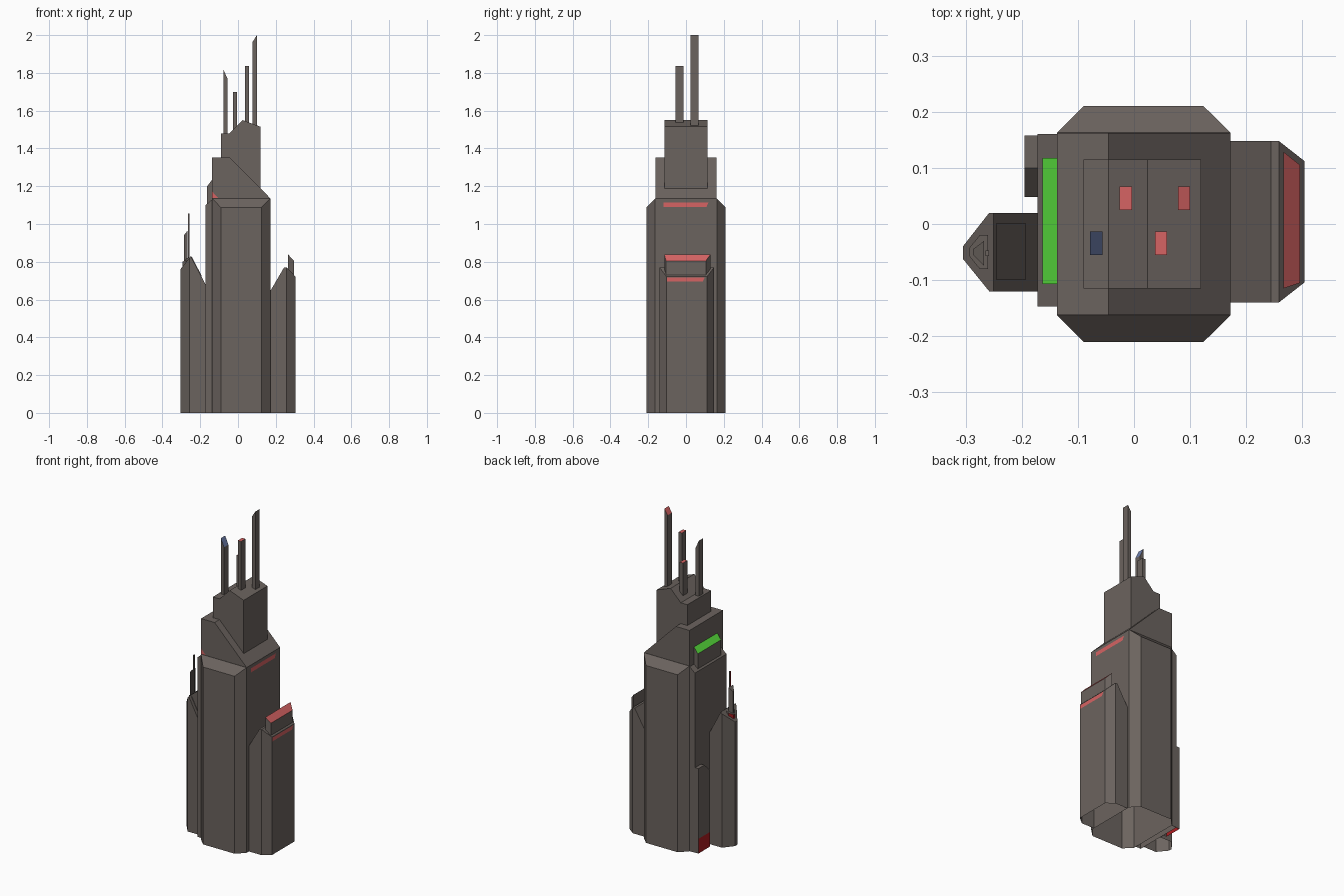
import bpy, bmesh
from mathutils import Vector

if "Cube" in bpy.data.objects:
    bpy.data.objects.remove(bpy.data.objects["Cube"])


def material(name, rgb):
    m = bpy.data.materials.new(name)
    m.diffuse_color = (*rgb, 1)
    m.use_nodes = True
    m.node_tree.nodes["Principled BSDF"].inputs["Base Color"].default_value = m.diffuse_color
    return m


GREY = material("warm_grey", (0.148, 0.126, 0.114))
RED = material("light_red", (0.67, 0.125, 0.125))
DEEP = material("deep_red", (0.42, 0.012, 0.015))
GREEN = material("bright_green", (0.105, 0.78, 0.05))
BLUE = material("dull_blue", (0.17, 0.23, 0.45))


def is_roof(n):
    return n.z > 0.2


def is_left_wall(n):
    return n.x < -0.5 and n.y > -0.1 and abs(n.z) < 0.2


def finish(name, bm, mat, accent=None, rule=is_roof):
    """Make the object; accent colours the faces whose normal fits the rule."""
    bmesh.ops.recalc_face_normals(bm, faces=bm.faces[:])
    bm.normal_update()
    # parts standing on the ground are open underneath
    if len(bm.faces) > 1:
        ground = [f for f in bm.faces if all(abs(v.co.z) < 1e-5 for v in f.verts)]
        bmesh.ops.delete(bm, geom=ground, context='FACES_ONLY')
    me = bpy.data.meshes.new(name)
    me.materials.append(mat)
    if accent:
        me.materials.append(accent)
        for f in bm.faces:
            f.material_index = int(rule(f.normal))
    bm.to_mesh(me)
    bm.free()
    ob = bpy.data.objects.new(name, me)
    bpy.context.collection.objects.link(ob)
    return ob


def sheet(pts):
    bm = bmesh.new()
    bm.faces.new([bm.verts.new(p) for p in pts])
    return bm


def extrude(pts, vec):
    bm = sheet(pts)
    geo = bmesh.ops.extrude_face_region(bm, geom=bm.faces[:])["geom"]
    bmesh.ops.translate(bm, vec=vec, verts=[g for g in geo if isinstance(g, bmesh.types.BMVert)])
    return bm


def tower(name, plan, z0, roof, mat=GREY, accent=None, axis=0, rule=is_roof):
    """Upright prism whose top is cut along a convex roof line (position on axis, z)."""
    bm = extrude([(x, y, z0) for x, y in plan], (0, 0, 3 - z0))
    for (a, za), (b, zb) in zip(roof, roof[1:]):
        co, n = Vector((0, 0, za)), Vector((0, 0, b - a))
        co[axis], n[axis] = a, za - zb
        cut = bmesh.ops.bisect_plane(bm, geom=bm.verts[:] + bm.edges[:] + bm.faces[:],
                                     plane_co=co, plane_no=n.normalized(), clear_outer=True)
        edges = [e for e in cut["geom_cut"] if isinstance(e, bmesh.types.BMEdge)]
        bmesh.ops.edgenet_fill(bm, edges=edges)
    return finish(name, bm, mat, accent, rule)


def rect(x0, x1, y0, y1):
    return [(x0, y0), (x1, y0), (x1, y1), (x0, y1)]


def box(name, x0, x1, y0, y1, z0, z1, z2=None, accent=None, rule=is_roof):
    """Box with its top running from z1 on the left to z2 on the right."""
    return tower(name, rect(x0, x1, y0, y1), z0,
                 [(x0, z1), (x1, z1 if z2 is None else z2)], GREY, accent, 0, rule)


# main shaft: chamfered corners, bevelled front and back shoulders
tower("main_shaft", [(-.137, -.163), (-.09, -.21), (.124, -.21), (.172, -.163),
                     (.172, .163), (.124, .21), (-.09, .21), (-.137, .163)], 0,
      [(-.21, 1.087), (-.163, 1.135), (.163, 1.135), (.21, 1.087)], axis=1)

# second tier with long sloping right side
tower("second_tier", rect(-.137, .172, -.162, .162), 1.1,
      [(-.137, 1.353), (-.045, 1.353), (.172, 1.135)])

# crown block with notched roof line
crown = [(-.09, 1.12), (.119, 1.12), (.119, 1.515), (.024, 1.55), (-.045, 1.48), (-.09, 1.48)]
finish("crown_block", extrude([(x, -.115, z) for x, z in crown], (0, .23, 0)), GREY)

# rooftop masts with coloured tips
for name, x, y, z0, zl, zr, tip in [
        ("front_left_mast", -.078, -.055, 1.47, 1.82, 1.77, BLUE),
        ("front_right_mast", .037, -.055, 1.5, 1.837, 1.837, RED),
        ("rear_left_mast", -.026, .025, 1.45, 1.70, 1.70, RED),
        ("rear_right_mast", .078, .025, 1.5, 1.965, 2.0, RED)]:
    box(name, x, x + .022, y, y + .042, z0, zl, zr, tip)

# left slab, its green-roofed cabin and the low annex
box("left_slab", -.172, -.137, -.147, .16, 0, 1.10, 1.13)
box("green_roof_cabin", -.163, -.137, -.107, .118, 1.05, 1.20, 1.235, GREEN)
tower("low_annex", rect(-.195, -.172, .048, .158), .09,
      [(.048, .47), (.10, .52), (.158, .52)], axis=1)
box("annex_base", -.195, -.172, .048, .158, 0, .09, None, DEEP, is_left_wall)

# left tower with pointed outer end
tower("left_tower", [(-.305, -.062), (-.258, -.12), (-.172, -.12), (-.172, .02),
                     (-.258, .02), (-.305, -.04)], 0,
      [(-.305, .76), (-.25, .83), (-.172, .68)])
tower("left_tower_roof_panel", rect(-.245, -.193, -.10, .002), .6,
      [(-.245, .827), (-.193, .727)])
tower("left_spire_foot", [(-.293, -.058), (-.275, -.08), (-.26, -.08), (-.26, -.02),
                          (-.275, -.02), (-.293, -.042)], .7, [(-.293, .80), (-.26, .825)],
      GREY, DEEP, 0, is_left_wall)
tower("left_spire", [(-.287, -.055), (-.267, -.075), (-.267, -.03), (-.287, -.045)], .75,
      [(-.287, .94), (-.267, .965)])
box("left_needle", -.265, -.258, -.057, -.047, .78, 1.055, None, DEEP, is_left_wall)

# right tower with red-roofed cabin
tower("right_tower", [(.172, -.14), (.258, -.14), (.304, -.104), (.304, .112),
                      (.258, .148), (.172, .148)], 0,
      [(.172, .647), (.244, .77), (.258, .77), (.304, .722)])
tower("red_roof_cabin", [(.266, -.115), (.296, -.105), (.296, .105), (.266, .129)], .65,
      [(.266, .838), (.296, .805)], GREY, RED)

# flat red light strips on the right-hand walls
for name, x, half, z0, z1 in [("tower_light_strip", .304, .10, .695, .718),
                              ("shaft_light_strip", .172, .12, 1.09, 1.115)]:
    x += .001
    finish(name, sheet([(x, -half, z0), (x, half - .012, z0),
                        (x, half, z1), (x, -half, z1)]), RED)

# small red triangle on the front of the second tier
finish("front_red_triangle", sheet([(-.137, -.1635, 1.137), (-.105, -.1635, 1.137),
                                    (-.137, -.1635, 1.172)]), RED)
